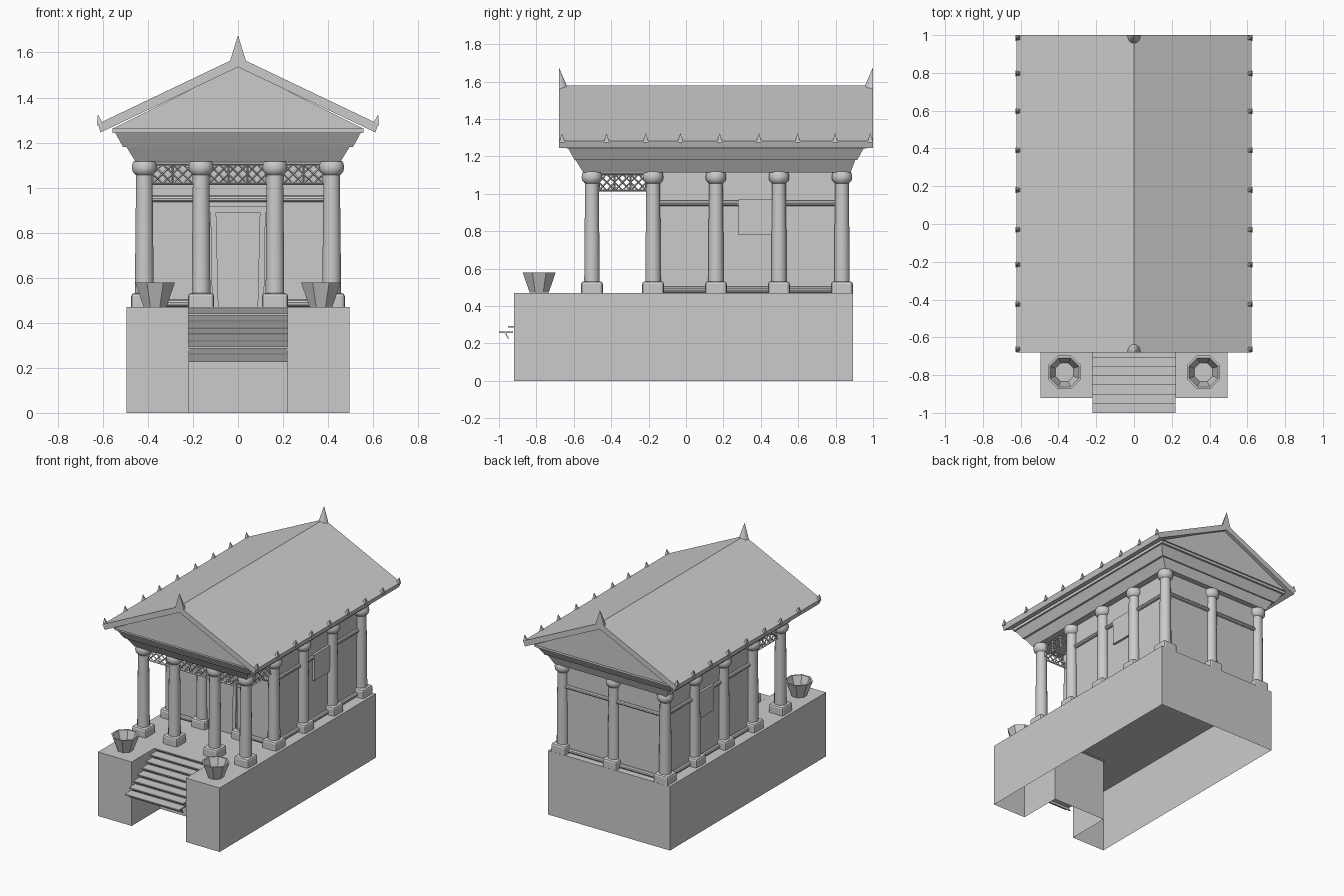
import bpy, bmesh, math
from mathutils import Vector

if "Cube" in bpy.data.objects:
    bpy.data.objects.remove(bpy.data.objects["Cube"])


def make(name, verts, faces, smooth=False, fix=True):
    me = bpy.data.meshes.new(name)
    me.from_pydata([tuple(v) for v in verts], [], faces)
    if fix:
        bm = bmesh.new()
        bm.from_mesh(me)
        bmesh.ops.recalc_face_normals(bm, faces=bm.faces)
        bm.to_mesh(me)
        bm.free()
    ob = bpy.data.objects.new(name, me)
    bpy.context.collection.objects.link(ob)
    if smooth:
        bpy.context.view_layer.objects.active = ob
        ob.select_set(True)
        bpy.ops.object.shade_smooth_by_angle(angle=math.radians(35))
        ob.select_set(False)
    return ob


def rings(name, loops, caps=True, smooth=False):
    """Skin a stack of equal-length closed loops."""
    n = len(loops[0])
    verts = [v for lp in loops for v in lp]
    faces = [(k * n + i, k * n + (i + 1) % n, (k + 1) * n + (i + 1) % n, (k + 1) * n + i)
             for k in range(len(loops) - 1) for i in range(n)]
    if caps:
        faces += [tuple(range(n)), tuple((len(loops) - 1) * n + i for i in range(n))]
    return make(name, verts, faces, smooth)


def lathe(name, profile, x, y, n=16, smooth=True):
    return rings(name, [[(x + r * math.cos(math.tau * (i + .5) / n), y + r * math.sin(math.tau * (i + .5) / n), z)
                         for i in range(n)] for r, z in profile], True, smooth)


def rect(x0, x1, y0, y1, z):
    return [(x0, y0, z), (x1, y0, z), (x1, y1, z), (x0, y1, z)]


def box(name, x0, x1, y0, y1, z0, z1):
    return rings(name, [rect(x0, x1, y0, y1, z0), rect(x0, x1, y0, y1, z1)])


def prism_y(name, pts, y0, y1):
    return rings(name, [[(x, y, z) for x, z in pts] for y in (y0, y1)])


def rod(name, a, b, r, n=10):
    a, b = Vector(a), Vector(b)
    d = (b - a).normalized()
    u = d.orthogonal().normalized()
    w = d.cross(u)
    return rings(name, [[p + r * (u * math.cos(math.tau * (i + .5) / n) + w * math.sin(math.tau * (i + .5) / n))
                         for i in range(n)] for p in (a, b)], True, n > 4)


# Podium: open-bottomed shell with a stair notch in the front
outline = [(-.495, -.92), (-.22, -.92), (-.22, -.59), (.22, -.59),
           (.22, -.92), (.495, -.92), (.495, .893), (-.495, .893)]
n = len(outline)
make("podium", [(x, y, z) for z in (0, .47) for x, y in outline],
     [(i, (i + 1) % n, (i + 1) % n + n, i + n) for i in range(n)] + [tuple(range(n, 2 * n))])

# Stairs: thin treads with overhanging noses and sloping risers
for k in range(8):
    y, z = -1 + .049 * k, .265 + .0293 * k
    box("stair_tread", -.22, .22, y, y + .075, z - .008, z)
    rings("stair_riser", [[(x, y + .03, z - .006), (x, y + .036, z - .006),
                           (x, y + .054, z - .04), (x, y + .048, z - .04)] for x in (-.22, .22)])

# Bowls on the stair cheeks
for s in (-1, 1):
    lathe("bowl", [(.055, .471), (.095, .578), (.083, .578), (.052, .49)], s * .368, -.785, 8, False)

# Columns
ROWS = [-.503, -.176, .16, .497, .834]
spots = [(s * .416, y) for s in (-1, 1) for y in ROWS]
spots += [(s * .164, y) for s in (-1, 1) for y in ROWS[:2]] + [(0, ROWS[4])]
for x, y in spots:
    base = box("column_base", x - .058, x + .058, y - .058, y + .058, .47, .532)
    bm = bmesh.new()
    bm.from_mesh(base.data)
    edges = [e for e in bm.edges if max(v.co.z for v in e.verts) > .5]
    bmesh.ops.bevel(bm, geom=edges, offset=.014, segments=2, affect='EDGES', profile=.5)
    bm.to_mesh(base.data)
    bm.free()
    lathe("column", [(.042, .525), (.041, .7), (.037, 1.055), (.043, 1.06), (.053, 1.072),
                     (.056, 1.088), (.054, 1.105), (.048, 1.118)], x, y)

# Inner chamber walls
W, F, B = .408, -.17, .84
box("side_wall_left", -W, -W + .02, F, B, .47, 1.12)
box("side_wall_right", W - .02, W, F, B, .47, 1.12)
box("back_wall", -W, W, B - .02, B, .47, 1.12)
box("front_wall", -W, W, F, F + .02, .47, 1.12)

# Rails between columns and sills at the wall foot
for z, r in ((.95, .015), (.487, .017)):
    for s in (-1, 1):
        x = s * .412
        if z > .6:
            rod("side_rail", (x, F, z), (x, .28, z), r)
            rod("side_rail", (x, .46, z), (x, B, z), r)
        else:
            rod("side_sill", (x, F, z), (x, B, z), r)
        rod("front_rail", (s * .416, F - .005, z), (0 if z > .6 else s * .12, F - .005, z), r)
    rod("back_rail", (-.416, B, z), (.416, B, z), r)

# Window panels
for s in (-1, 1):
    a, b = sorted((s * .40, s * .425))
    box("window_panel", a, b, .28, .46, .78, .97)

# Door with tapering jambs and lintel
prism_y("door", [(-.087, .47), (.087, .47), (.097, .89), (-.097, .89)][::-1], F - .008, F)
for s in (-1, 1):
    prism_y("door_jamb", [(s * .087, .47), (s * .115, .47), (s * .122, .89), (s * .097, .89)], F - .025, F)
box("door_lintel", -.135, .135, F - .03, F, .89, .918)


# Pierced grilles under the beam
def grille(a, b, cells):
    a, b = Vector((*a, 0)), Vector((*b, 0))
    lo, hi = 1.018, 1.105

    def bar(t0, z0, t1, z1, r=.005):
        p, q = a.lerp(b, t0), a.lerp(b, t1)
        rod("grille_bar", (p.x, p.y, z0), (q.x, q.y, z1), r, 4)
    mid = (lo + hi) / 2
    bar(0, lo, 1, lo, .006)
    bar(0, hi, 1, hi, .006)
    for c in range(cells):
        t0, t1 = c / cells, (c + 1) / cells
        tm = (t0 + t1) / 2
        bar(t0, lo, t0, hi)
        bar(t0, lo, t1, hi)
        bar(t0, hi, t1, lo)
        for p, q in (((t0, mid), (tm, hi)), ((tm, hi), (t1, mid)), ((t1, mid), (tm, lo)), ((tm, lo), (t0, mid))):
            bar(*p, *q, .004)
    bar(1, lo, 1, hi)


grille((-.127, ROWS[0]), (.127, ROWS[0]), 3)
for s in (-1, 1):
    grille((s * .2, ROWS[0]), (s * .38, ROWS[0]), 2)
    grille((s * .416, -.466), (s * .416, -.213), 3)

# Flared entablature in steps
rings("entablature", [rect(-x, x, y0, y1, z) for x, y0, y1, z in (
    (.455, -.55, .88, 1.115), (.495, -.59, .905, 1.18), (.51, -.595, .915, 1.18),
    (.545, -.63, .95, 1.243), (.557, -.64, .965, 1.243), (.557, -.64, .965, 1.265))])

# Gable roof and recessed pediment
prism_y("roof", [(-.622, 1.283), (0, 1.58), (.622, 1.283), (.61, 1.245), (0, 1.535), (-.61, 1.245)], -.68, 1.0)
prism_y("pediment", [(-.555, 1.262), (.555, 1.262), (0, 1.54)], -.655, .975)

# Ridge finials: half cones, flat side flush with the gable
for y, d in ((-.68, 1), (1.0, -1)):
    m = 8
    arc = [(.036 * math.cos(math.pi * i / m), y + d * .05 * math.sin(math.pi * i / m), 1.56) for i in range(m + 1)]
    make("ridge_finial", arc + [(0, y, 1.677)],
         [(i, (i + 1) % (m + 1), m + 1) for i in range(m + 1)] + [tuple(range(m + 1))])

# Eave ornaments
for s in (-1, 1):
    for y in (-.663, -.425, -.215, -.03, .18, .39, .597, .797, .985):
        a, b = s * .595, s * .627
        make("eave_ornament", [(a, y - .015, 1.275), (b, y - .015, 1.275), (b, y + .015, 1.275),
                               (a, y + .015, 1.275), (s * .622, y, 1.325)],
             [(0, 1, 2, 3), (0, 1, 4), (1, 2, 4), (2, 3, 4), (3, 0, 4)])
